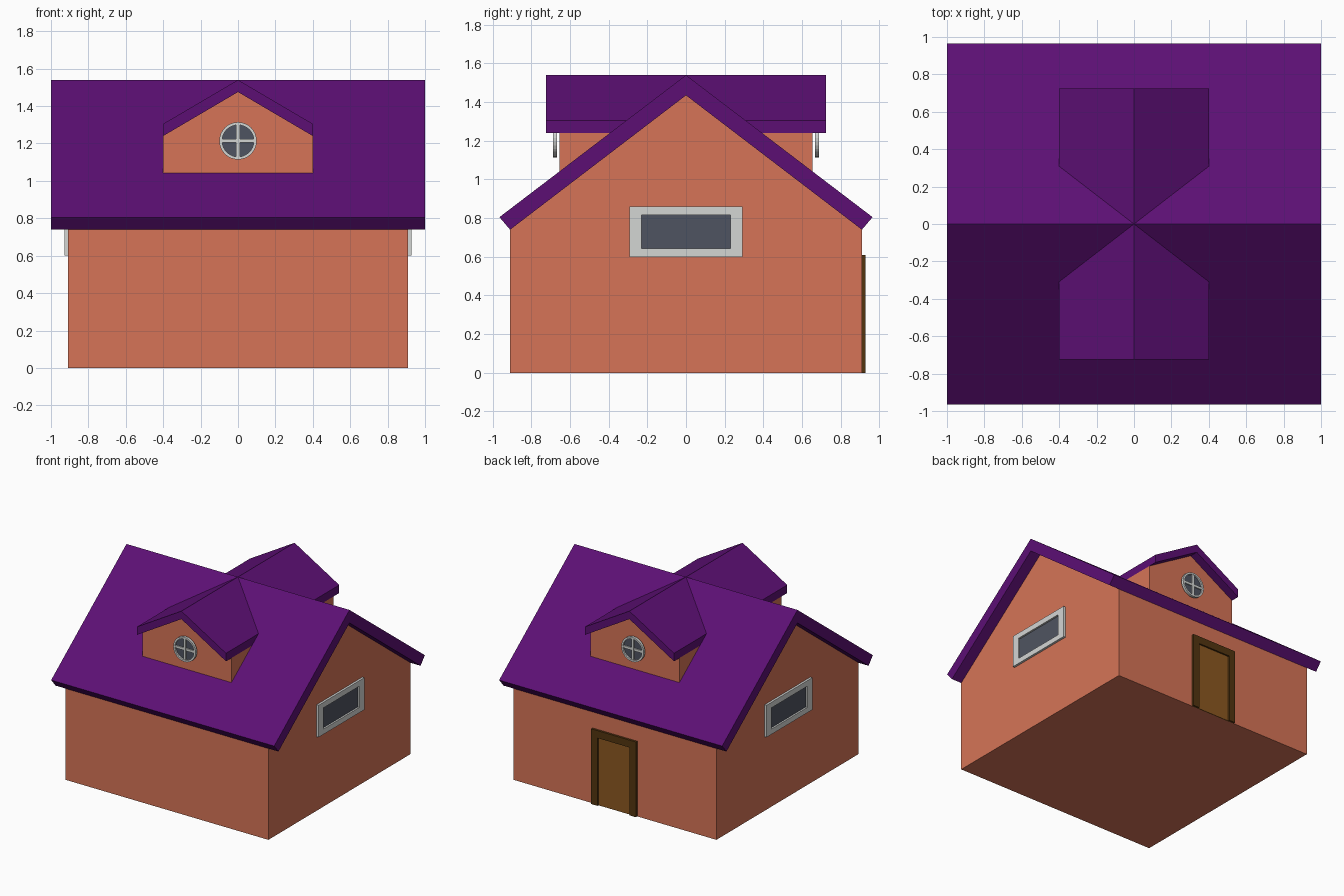
import bpy, bmesh, math

cube = bpy.data.objects.get("Cube")
if cube:
    bpy.data.objects.remove(cube, do_unlink=True)


def material(name, rgb):
    linear = [((c / 255 + 0.055) / 1.055) ** 2.4 for c in rgb] + [1]
    m = bpy.data.materials.new(name)
    m.use_nodes = True
    m.diffuse_color = linear
    m.node_tree.nodes["Principled BSDF"].inputs["Base Color"].default_value = linear
    return m


WALL = material("terracotta wall", (214, 116, 87))
ROOF = material("purple roof", (92, 15, 116))
TRIM = material("pale grey trim", (212, 214, 212))
GLASS = material("slate glass", (79, 84, 97))
DOOR = material("brown door", (140, 88, 33))
JAMB = material("dark brown door frame", (83, 53, 16))


def place(axis, u, v, d):
    """Point of a profile drawn in (u, v), at depth d along the axis."""
    return (d, u, v) if axis == "x" else (u, d, v)


def finish(name, bm, mat):
    bmesh.ops.recalc_face_normals(bm, faces=bm.faces)
    mesh = bpy.data.meshes.new(name)
    bm.to_mesh(mesh)
    bm.free()
    mesh.materials.append(mat)
    obj = bpy.data.objects.new(name, mesh)
    bpy.context.collection.objects.link(obj)
    return obj


def prism(name, axis, profile, d0, d1, mat):
    bm = bmesh.new()
    a, b = ([bm.verts.new(place(axis, u, v, d)) for u, v in profile] for d in (d0, d1))
    bm.faces.new(a)
    bm.faces.new(b)
    n = len(profile)
    for i in range(n):
        j = (i + 1) % n
        bm.faces.new((a[i], a[j], b[j], b[i]))
    return finish(name, bm, mat)


def frame(name, axis, outer, inner, d0, d1, mat):
    """Closed frame between two matching loops."""
    bm = bmesh.new()
    corners = [(outer, d0), (outer, d1), (inner, d1), (inner, d0)]
    loops = [[bm.verts.new(place(axis, u, v, d)) for u, v in p] for p, d in corners]
    n = len(outer)
    for k in range(4):
        a, b = loops[k], loops[(k + 1) % 4]
        for i in range(n):
            j = (i + 1) % n
            bm.faces.new((a[i], a[j], b[j], b[i]))
    return finish(name, bm, mat)


def rect(u, z0, z1):
    return [(-u, z0), (u, z0), (u, z1), (-u, z1)]


def circle(r, z, n=32):
    return [(r * math.cos(math.tau * i / n), z + r * math.sin(math.tau * i / n))
            for i in range(n)]


def gable(u, base, eave, peak):
    return [(-u, base), (u, base), (u, eave), (0, peak), (-u, eave)]


def chevron(u_top, z_top, u_low, z_low, peak_top, peak_low):
    return [(-u_top, z_top), (-u_low, z_low), (0, peak_low),
            (u_low, z_low), (u_top, z_top), (0, peak_top)]


# House body and main roof
prism("house_walls", "x", gable(0.91, 0, 0.74, 1.435), -0.91, 0.91, WALL)
prism("main_roof", "x", chevron(0.965, 0.805, 0.91, 0.74, 1.54, 1.435), -1, 1, ROOF)

# Dormers run through the house from front to back
prism("dormer_walls", "y", gable(0.4, 1.0, 1.24, 1.475), -0.655, 0.655, WALL)
prism("dormer_roof", "y", chevron(0.4, 1.305, 0.4, 1.24, 1.54, 1.475), -0.725, 0.725, ROOF)

# Round dormer windows
ZC = 1.214
for side, s in (("front", -1), ("back", 1)):
    frame(side + "_round_window_frame", "y", circle(0.1, ZC), circle(0.085, ZC),
          s * 0.667, s * 0.687, TRIM)
    prism(side + "_round_window_glass", "y", circle(0.088, ZC), s * 0.669, s * 0.674, GLASS)
    prism(side + "_window_bar_upright", "y", rect(0.01, ZC - 0.088, ZC + 0.088),
          s * 0.67, s * 0.684, TRIM)
    prism(side + "_window_bar_level", "y", rect(0.088, ZC - 0.01, ZC + 0.01),
          s * 0.67, s * 0.683, TRIM)

# Wide gable windows
for side, s in (("right", -1), ("left", 1)):
    frame(side + "_window_frame", "x", rect(0.293, 0.6, 0.86), rect(0.23, 0.643, 0.815),
          s * 0.905, s * 0.928, TRIM)
    prism(side + "_window_glass", "x", rect(0.235, 0.64, 0.82), s * 0.907, s * 0.914, GLASS)

# Back door
jambs = [(-0.2, 0), (-0.2, 0.61), (0.2, 0.61), (0.2, 0),
         (0.145, 0), (0.145, 0.55), (-0.145, 0.55), (-0.145, 0)]
prism("door_frame", "y", jambs, 0.905, 0.928, JAMB)
prism("door_panel", "y", rect(0.147, 0, 0.552), 0.907, 0.915, DOOR)
